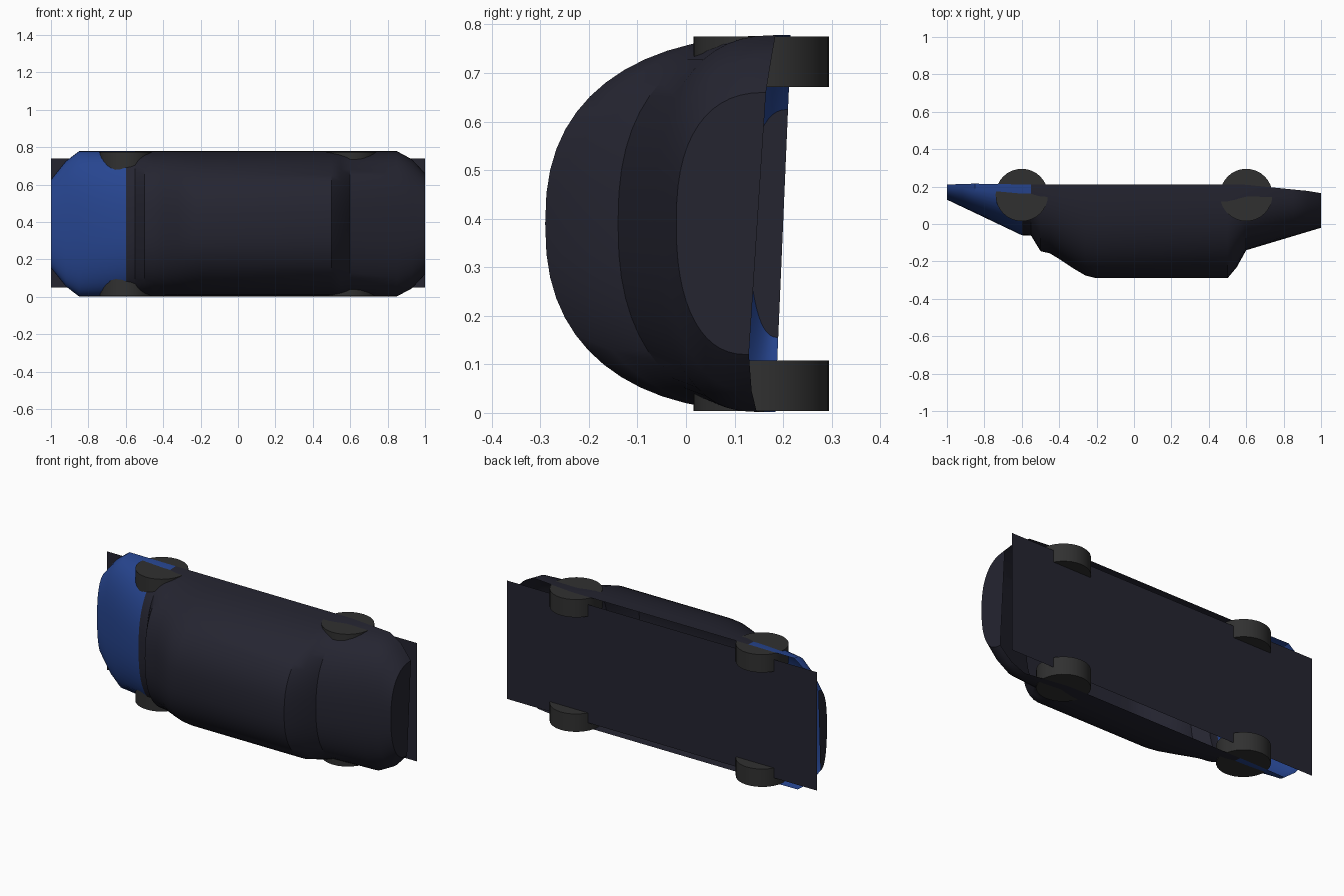
import bpy, bmesh
from math import cos, sin, pi, radians

if "Cube" in bpy.data.objects:
    bpy.data.objects.remove(bpy.data.objects["Cube"])


def material(name, rgb):
    m = bpy.data.materials.new(name)
    m.diffuse_color = (*rgb, 1)
    m.use_nodes = True
    m.node_tree.nodes["Principled BSDF"].inputs["Base Color"].default_value = m.diffuse_color
    return m


DARK = material("dark_paint", (0.018, 0.018, 0.03))
BLUE = material("blue_paint", (0.02, 0.06, 0.28))
RUBBER = material("rubber", (0.03, 0.03, 0.03))
MID = 0.39      # centre line height, as the car lies on its side
SEG = 28        # steps around each half-oval section


def finish(bm, name, mats):
    me = bpy.data.meshes.new(name)
    bm.to_mesh(me)
    bm.free()
    ob = bpy.data.objects.new(name, me)
    bpy.context.collection.objects.link(ob)
    for m in mats:
        me.materials.append(m)
    bpy.ops.object.select_all(action='DESELECT')
    ob.select_set(True)
    bpy.context.view_layer.objects.active = ob
    bpy.ops.object.shade_smooth_by_angle(angle=radians(35))
    return ob


# Body stations: x, roof y, half width, sill y, sill slope
STATIONS = [
    (-1.0, 0.13, 0.235, 0.2, 0.043), (-0.92, 0.092, 0.335, 0.2, 0.043),
    (-0.85, 0.059, 0.388, 0.2, 0.04), (-0.6, -0.06, 0.388, 0.2, 0.03),
    (-0.55, -0.062, 0.388, 0.2, 0.03), (-0.5, -0.145, 0.388, 0.2, 0.03),
    (-0.45, -0.157, 0.388, 0.2, 0.03), (-0.4, -0.187, 0.388, 0.2, 0.03),
    (-0.32, -0.24, 0.388, 0.2, 0.03), (-0.26, -0.275, 0.388, 0.2, 0.03),
    (-0.2, -0.29, 0.388, 0.2, 0.03), (0.5, -0.29, 0.388, 0.2, 0.03),
    (0.55, -0.23, 0.388, 0.2, 0.03), (0.6, -0.14, 0.388, 0.198, 0.03),
    (0.85, -0.065, 0.388, 0.165, 0.05), (0.93, -0.041, 0.345, 0.156, 0.06),
    (1.0, -0.02, 0.27, 0.147, 0.065),
]


def section(x, roof, half, sill, slope):
    # rounded half oval, a little fuller than an ellipse
    pts = []
    for i in range(SEG + 1):
        t = pi * i / SEG
        c, s = cos(t), max(sin(t), 0.0)
        dz = half * (1 if c > 0 else -1) * abs(c) ** (2 / 2.4)
        h = s ** (2 / 2.4)
        pts.append((x, sill + slope * dz * (1 - h) - (sill - roof) * h, MID + dz))
    return pts


# Body shell: hood, cabin and tail in one open-bottomed loft
bm = bmesh.new()
rings = [[bm.verts.new(p) for p in section(*s)] for s in STATIONS]
for a, b in zip(rings, rings[1:]):
    for i in range(SEG):
        f = bm.faces.new((a[i], a[i + 1], b[i + 1], b[i]))
        c = f.calc_center_median()
        f.material_index = int(c.x < -0.6 or (c.x < -0.55 and c.y > 0.04))
bm.faces.new(rings[0])
bm.faces.new(rings[-1][::-1])
bmesh.ops.recalc_face_normals(bm, faces=bm.faces)
finish(bm, "body_shell", [DARK, BLUE])

# Flat floor pan
bm = bmesh.new()
bm.faces.new([bm.verts.new(p) for p in
              ((-1, 0.222, 0.05), (-1, 0.222, 0.74), (1, 0.222, 0.74), (1, 0.222, 0.05))])
finish(bm, "floor_pan", [DARK])

# Four wheels
for x, end in ((-0.6, "front"), (0.6, "rear")):
    for z, side in ((0.056, "lower"), (0.723, "upper")):
        bpy.ops.mesh.primitive_cylinder_add(vertices=32, radius=0.14, depth=0.104,
                                            location=(x, 0.155, z))
        wheel = bpy.context.object
        wheel.name = f"{end}_wheel_{side}"
        wheel.data.materials.append(RUBBER)
        bpy.ops.object.shade_smooth_by_angle(angle=radians(35))
